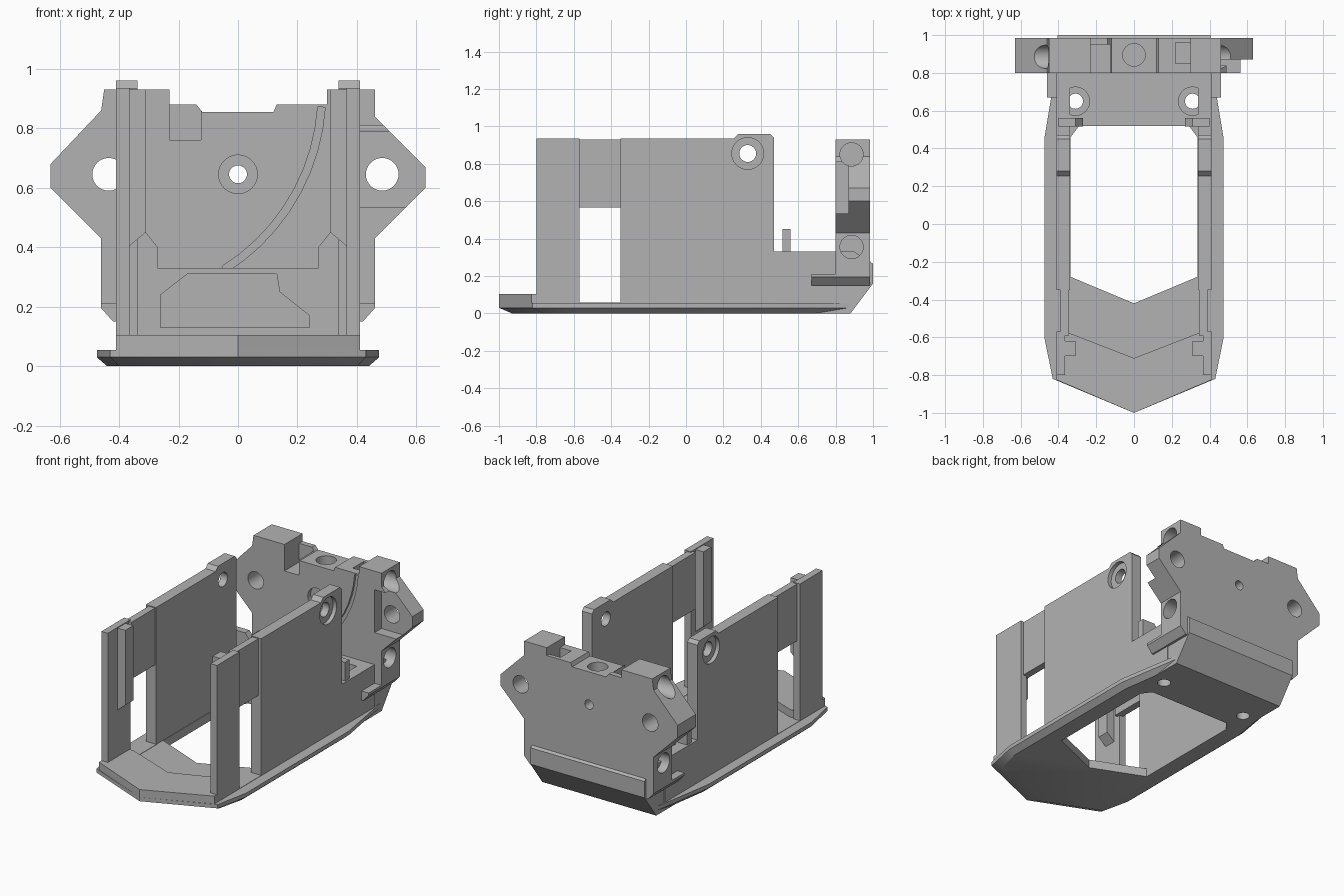
import bpy, bmesh, math
from mathutils import Matrix

cube = bpy.data.objects.get("Cube")
if cube:
    bpy.data.objects.remove(cube, do_unlink=True)

grey = bpy.data.materials.new("plain_grey")
grey.use_nodes = True
grey.diffuse_color = (0.45, 0.45, 0.45, 1)
grey.node_tree.nodes["Principled BSDF"].inputs["Base Color"].default_value = (0.45, 0.45, 0.45, 1)


def finish(name, bm):
    bmesh.ops.recalc_face_normals(bm, faces=bm.faces)
    me = bpy.data.meshes.new(name)
    bm.to_mesh(me)
    bm.free()
    me.materials.append(grey)
    ob = bpy.data.objects.new(name, me)
    bpy.context.collection.objects.link(ob)
    return ob


def place(axis, a, b, d):
    return {"x": (d, a, b), "y": (a, d, b), "z": (a, b, d)}[axis]


def loft(name, rings):
    """Closed solid through rings of 3D points."""
    bm = bmesh.new()
    loops = [[bm.verts.new(p) for p in ring] for ring in rings]
    n = len(loops[0])
    for low, high in zip(loops, loops[1:]):
        for i in range(n):
            j = (i + 1) % n
            bm.faces.new((low[i], low[j], high[j], high[i]))
    bm.faces.new(loops[0])
    bm.faces.new(loops[-1])
    return finish(name, bm)


def prism(name, axis, pts, lo, hi):
    return loft(name, [[place(axis, a, b, d) for a, b in pts] for d in (lo, hi)])


def box(name, x, y, z):
    return prism(name, "z", [(x[0], y[0]), (x[1], y[0]), (x[1], y[1]), (x[0], y[1])], *z)


def rod(axis, a, b, r, lo, hi):
    steps = [math.tau * i / 32 for i in range(32)]
    return prism("cutter", axis, [(a + r * math.cos(t), b + r * math.sin(t)) for t in steps], lo, hi)


def cut(ob, *cutters):
    for c in cutters:
        c.hide_render = True
        mod = ob.modifiers.new("cut", "BOOLEAN")
        mod.operation = "DIFFERENCE"
        mod.solver = "EXACT"
        mod.object = c
        with bpy.context.temp_override(object=ob, active_object=ob):
            bpy.ops.object.modifier_apply(modifier=mod.name)
        bpy.data.objects.remove(c, do_unlink=True)


def mirrored(half):
    return half + [(-x, y) for x, y in reversed(half) if x > 0]


def flip(pts, s):
    return [(x * s, z) for x, z in pts]


def span(s, a, b):
    return tuple(sorted((s * a, s * b)))


# Skid plate with bevelled underside and open middle
bottom = mirrored([(0, -.93), (.4, -.76), (.44, -.59), (.44, .45), (.4, .72), (.37, .88)])
rim = mirrored([(0, -1), (.43, -.82), (.475, -.6), (.475, .45), (.43, .72), (.4, .9)])
base = loft("base_plate", [[(x, y, 0) for x, y in bottom],
                           [(x, y, .03) for x, y in rim],
                           [(x, y, .055) for x, y in rim]])
opening = mirrored([(0, -.42), (.335, -.28), (.335, .46), (.29, .52)])
cut(base, prism("cutter", "z", opening, -.1, .2))

# Raised nose
prism("nose", "z", mirrored([(0, -1), (.41, -.825), (.41, -.58), (.335, -.58), (0, -.71)]), .05, .105)

# Rear block with front cavity and screw holes
block = prism("rear_block", "x", [(.52, 0), (.88, 0), (1, .16), (1, .265), (.98, .28),
                                  (.9, .33), (.52, .33)], -.405, .405)
cavity = [(-.26, .13), (.24, .13), (.24, .17), (.14, .25), (.13, .31), (-.17, .31), (-.26, .24)]
cut(block, prism("cutter", "y", cavity, .5, .78))
for s in (1, -1):
    for ob in (base, block):
        cut(ob, rod("z", s * .31, .65, .04, -.1, .4))
    cut(block, rod("z", s * .31, .65, .075, .27, .4))

# Rear bulkhead with wings
outline = [(-.42, .15), (.42, .15), (.46, .2), (.46, .43), (.63, .6), (.63, .67), (.46, .84),
           (.46, .93), (.3, .93), (.3, .88), (.13, .88), (.12, .855), (-.12, .855), (-.14, .88),
           (-.23, .88), (-.23, .93), (-.45, .93), (-.46, .86), (-.63, .68), (-.63, .6),
           (-.46, .43), (-.46, .2)]
bulkhead = prism("bulkhead", "y", outline, .8, .985)
cut(bulkhead,
    box("cutter", (-.23, -.125), (.7, .95), (.76, 1.1)),
    box("cutter", (.22, .3), (.85, .96), (.65, 1.1)),
    box("cutter", (.41, .8), (.7, .87), (.535, .81)),
    rod("y", 0, .645, .03, .7, 1.1),
    rod("y", 0, .645, .065, .7, .83),
    rod("z", 0, .895, .06, .75, 1),
    rod("y", -.435, .645, .055, .7, 1.1),
    rod("y", .485, .645, .055, .7, 1.1))
for s in (1, -1):
    for z in (.85, .355):
        cut(bulkhead, rod("x", .885, z, .062, *span(s, .34, .7)))

# Curved cable groove on the bulkhead front
angles = [math.radians(4 + 6 * i) for i in range(10)]
arc = [[(-.42 + r * math.cos(t), .92 - r * math.sin(t)) for t in angles] for r in (.69, .715)]
cut(bulkhead, prism("cutter", "y", arc[0] + arc[1][::-1], .75, .815))

# Side walls, mirrored left and right
wall_side = [(-.35, .05), (.8, .05), (.8, .33), (.47, .33), (.47, .94), (.45, .96),
             (.28, .96), (.255, .935), (-.35, .935)]
rail = [(.37, .4), (.31, .45), (.31, .93), (.37, .93)]
peg = [(.27, .3), (.27, .4), (.31, .45), (.4, .45), (.4, .3)]
ledge = [(.38, .15), (.42, .15), (.46, .195), (.46, .21), (.38, .21)]
for s, side in ((1, "left"), (-1, "right")):
    wall = prism(side + "_wall", "x", wall_side, *span(s, .338, .41))
    cut(wall, rod("x", .33, .855, .045, *span(s, .2, .6)),
        rod("x", .33, .855, .085, *span(s, .385, .6)))
    box(side + "_front_post", span(s, .365, .41), (-.8, -.57), (.05, .935))
    prism(side + "_post_rail", "y", flip(rail, s), -.7, -.62)
    box(side + "_upper_panel", span(s, .345, .39), (-.59, -.34), (.565, .93))
    prism(side + "_peg", "y", flip(peg, s), .515, .56)
    prism(side + "_ledge", "y", flip(ledge, s), .67, .985)
    box(side + "_sill", span(s, .335, .41), (-.59, -.34), (.03, .057))

# Smooth round holes, crisp edges elsewhere
for ob in bpy.context.collection.objects:
    if ob.type == "MESH":
        ob.data.shade_smooth()
        ob.data.set_sharp_from_angle(angle=math.radians(30))
